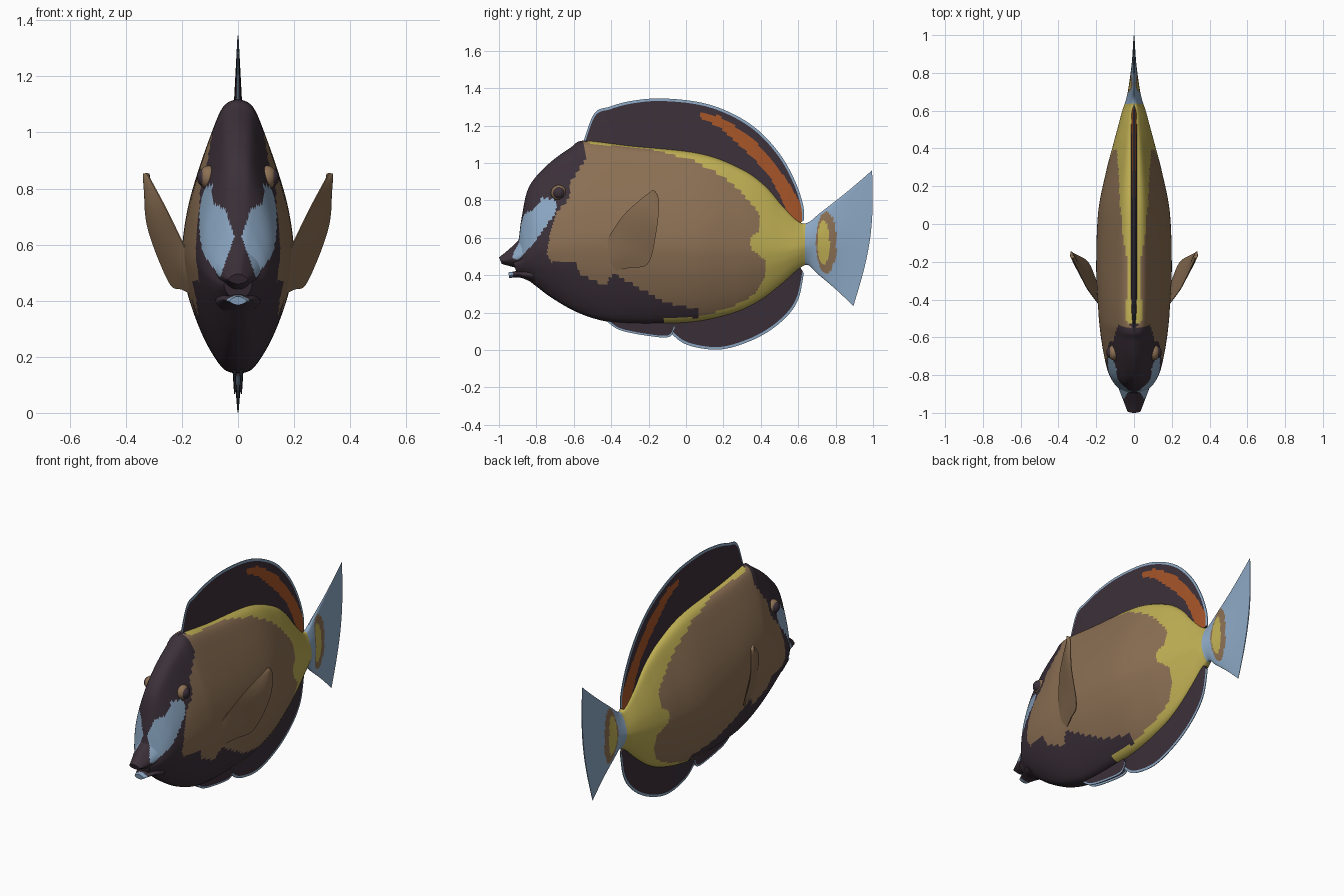
import bpy, bmesh, math

if "Cube" in bpy.data.objects:
    bpy.data.objects.remove(bpy.data.objects["Cube"])

COLOURS = {"brown": (.262, .162, .089), "dark": (.045, .030, .042), "yellow": (.527, .434, .089),
           "pale_blue": (.262, .392, .552), "orange": (.376, .089, .021)}
MATS = []
for cname, rgb in COLOURS.items():
    m = bpy.data.materials.new(cname)
    m.diffuse_color = (*rgb, 1)
    m.use_nodes = True
    m.node_tree.nodes["Principled BSDF"].inputs["Base Color"].default_value = m.diffuse_color
    MATS.append(m)
BROWN, DARK, YELLOW, BLUE, ORANGE = range(5)


def curve(pts, k):
    """Smooth curve through points of any dimension, k samples per segment."""
    p = [pts[0], *pts, pts[-1]]
    out = []
    for i in range(1, len(p) - 2):
        for j in range(k):
            u = j / k
            out.append(tuple(.5 * (2 * b + (c - a) * u + (2 * a - 5 * b + 4 * c - d) * u * u
                                   + (3 * b - a - 3 * c + d) * u ** 3)
                             for a, b, c, d in zip(*p[i - 1:i + 3])))
    return out + [tuple(pts[-1])]


def resample(pts, n):
    """n + 1 points at equal spacing along a smooth curve."""
    c = curve(pts, 12)
    acc = [0]
    for a, b in zip(c, c[1:]):
        acc.append(acc[-1] + math.dist(a, b))
    out, i = [], 0
    for j in range(n + 1):
        s = acc[-1] * j / n
        while i < len(c) - 2 and acc[i + 1] < s:
            i += 1
        f = (s - acc[i]) / max(acc[i + 1] - acc[i], 1e-9)
        out.append(tuple(a + (b - a) * f for a, b in zip(c[i], c[i + 1])))
    return out


def inside(poly, y, z):
    hit = False
    for (y0, z0), (y1, z1) in zip(poly, poly[1:] + poly[:1]):
        if (z0 > z) != (z1 > z) and y < y0 + (z - z0) * (y1 - y0) / (z1 - z0):
            hit = not hit
    return hit


def skin(name, rings, rule):
    """Closed skin over rings; rule(centre, ring, slot) gives the colour of a face."""
    bm = bmesh.new()
    vs = [[bm.verts.new(p) for p in r] for r in rings]
    n = len(rings[0])
    for i in range(len(vs) - 1):
        for j in range(n):
            k = (j + 1) % n
            f = bm.faces.new((vs[i][j], vs[i][k], vs[i + 1][k], vs[i + 1][j]))
            f.material_index = rule(f.calc_center_median(), i, j)
    for r in (vs[0], vs[-1]):
        f = bm.faces.new(r)
        f.material_index = rule(f.calc_center_median(), 0, 0)
    bmesh.ops.recalc_face_normals(bm, faces=bm.faces)
    me = bpy.data.meshes.new(name)
    bm.to_mesh(me)
    bm.free()
    for m in MATS:
        me.materials.append(m)
    me.shade_smooth()
    me.set_sharp_from_angle(angle=math.radians(40))
    ob = bpy.data.objects.new(name, me)
    bpy.context.collection.objects.link(ob)
    return ob


# Half cross-section: height fraction, width fraction
SECTION = curve([(0, 0), (.02, .27), (.12, .58), (.25, .83), (.35, .95), (.45, 1), (.58, .93),
                 (.7, .79), (.85, .54), (.97, .28), (1, 0)], 6)


def loft(name, stations, k, rule, bulge=0):
    """Stations: top y, top z, bottom y, bottom z, half width."""
    rings = []
    for ty, tz, by, bz, w in curve(stations, k):
        b = bulge * max(0, (ty - .65) / .35)
        half = [(w * f, by + (ty - by) * t + b * math.sin(math.pi * t), bz + (tz - bz) * t)
                for t, f in SECTION]
        rings.append(half + [(-x, y, z) for x, y, z in half[-2:0:-1]])
    return skin(name, rings, rule)


# Colour regions seen from the side
FLANK = [(-.545, 1.115), (-.53, 1.03), (-.58, .955), (-.625, .885), (-.62, .815), (-.695, .735),
         (-.727, .62), (-.743, .51), (-.72, .47), (-.59, .47), (-.565, .405), (-.43, .34),
         (-.39, .415), (-.3, .36), (-.11, .255), (.06, .217), (.075, .175), (.235, .227),
         (.37, .297), (.42, .388), (.427, .475), (.353, .537), (.34, .6), (.395, .635),
         (.395, .725), (.29, .85), (.18, .94), (.02, 1.02), (-.19, 1.075), (-.5, 1.1)]
CHEEK = [(-.77, .815), (-.69, .8), (-.695, .74), (-.743, .67), (-.81, .575), (-.89, .49),
         (-.94, .46), (-.915, .54), (-.95, .62), (-.95, .7), (-.81, .75)]


def body_rule(c, i, j):
    x, y, z = c
    if abs(x) > .012 + .35 * abs(z - .63) and inside(CHEEK, y, z):
        return BLUE
    if inside(FLANK, y, z):
        return BROWN
    if y < -.53 or (z < .5 and y < .06 and (z > .172 or y < -.12)):
        return DARK
    if y > .637:
        if ((y - .735) / .032) ** 2 + ((z - .575) / .12) ** 2 < 1:
            return YELLOW
        if ((y - .75) / .055) ** 2 + ((z - .575) / .165) ** 2 < 1:
            return BROWN
        return BLUE
    return YELLOW


# Body running into the tail fin
loft("body_and_tail", [
    (-.945, .525, -.90, .40, .05), (-.90, .57, -.86, .385, .075), (-.88, .70, -.80, .34, .11),
    (-.84, .87, -.72, .28, .14), (-.74, .99, -.60, .21, .165), (-.62, 1.08, -.48, .165, .182),
    (-.54, 1.12, -.36, .145, .19), (-.30, 1.095, -.18, .14, .2), (.07, 1.055, .05, .15, .19),
    (.29, .975, .25, .195, .15), (.42, .885, .39, .26, .115), (.52, .77, .51, .35, .085),
    (.60, .69, .60, .43, .062), (.65, .68, .65, .455, .045), (.72, .735, .70, .41, .03),
    (.86, .845, .80, .325, .012), (.995, .96, .895, .235, .003)], 14, body_rule, .04)

# Lips
loft("upper_lip", [(-1.0, .495, -.985, .46, .035), (-.95, .535, -.93, .445, .055),
                   (-.88, .60, -.87, .43, .08)], 10, body_rule)
loft("lower_lip", [(-.95, .415, -.945, .385, .03), (-.90, .425, -.88, .385, .055),
                   (-.84, .46, -.80, .35, .08)], 10,
     lambda c, i, j: BLUE if c.y < -.925 else DARK)


def fin(name, outer, base, thick, x0=0, stripe=None, n=150, m=24, rim=.014):
    """Thin tapering fin with a pale rim and an optional stripe."""
    rings = []
    for (oy, oz), (by, bz) in zip(resample(outer, n), resample(base, n)):
        edge = max(.5, 1 - rim / max(math.dist((oy, oz), (by, bz)), 1e-4))
        vs = [edge * q / m for q in range(m + 1)] + [1]
        side = [(thick * (1 - v) + .002, by + (oy - by) * v, bz + (oz - bz) * v) for v in vs]
        rings.append([(x0 + x, y, z) for x, y, z in side]
                     + [(x0 - x, y, z) for x, y, z in side[::-1]])

    def rule(c, i, j):
        if m <= j <= m + 2:
            return BLUE
        return ORANGE if stripe and inside(stripe, c.y, c.z) else DARK
    return skin(name, rings, rule)


# Back fin with orange stripe
fin("dorsal_fin",
    [(-.55, 1.11), (-.49, 1.265), (-.41, 1.30), (-.3, 1.33), (-.14, 1.345), (.07, 1.325),
     (.235, 1.27), (.38, 1.18), (.5, 1.05), (.58, .91), (.625, .78), (.632, .695)],
    [(-.53, 1.05), (-.3, 1.05), (.07, 1.01), (.29, .93), (.42, .83), (.52, .72), (.58, .66)],
    .016, stripe=[(.08, 1.27), (.18, 1.25), (.34, 1.147), (.46, 1.02), (.555, .885), (.63, .75),
                  (.63, .68), (.57, .69), (.545, .725), (.5, .83), (.44, .94), (.34, 1.045),
                  (.18, 1.19), (.07, 1.245)])

# Rear belly fin
fin("anal_fin",
    [(-.1, .13), (-.08, .09), (0, .03), (.14, .002), (.26, .018), (.41, .08), (.53, .17),
     (.6, .27), (.63, .41)],
    [(-.08, .17), (.05, .18), (.2, .21), (.37, .285), (.5, .38), (.6, .46)], .016)

for s, side in ((1, "left"), (-1, "right")):
    # Front belly fins
    fin("pelvic_fin_" + side,
        [(-.42, .15), (-.35, .105), (-.2, .075), (-.09, .07), (-.06, .12)],
        [(-.40, .17), (-.25, .16), (-.07, .16)], .006, s * .012, n=40, m=6, rim=.01)

    # Side fins, leaning outwards
    lead = resample([(.175, -.44, .56), (.255, -.33, .725), (.325, -.18, .855)], 24)
    trail = resample([(.16, -.395, .42), (.2, -.3, .44), (.245, -.2, .465), (.32, -.155, .655),
                      (.333, -.145, .8), (.33, -.165, .85)], 24)
    rings = []
    for a, b in zip(lead, trail):
        row = [[p + (q - p) * v / 8 for p, q in zip(a, b)] + [.002 + .01 * math.sin(math.pi * v / 8)]
               for v in range(9)]
        rings.append([(s * (x + t), y, z) for x, y, z, t in row]
                     + [(s * (x - t), y, z) for x, y, z, t in row[::-1]])
    skin("pectoral_fin_" + side, rings, lambda c, i, j: BROWN)

    # Eyes: brown rim around a dark ball
    for name, r, x, col in (("eye_rim_", .042, .105, BROWN), ("eye_", .032, .121, DARK)):
        bpy.ops.mesh.primitive_uv_sphere_add(segments=20, ring_count=12, radius=r,
                                             location=(s * x, -.68, .84))
        ob = bpy.context.object
        ob.name = name + side
        ob.scale.x = .8
        ob.data.materials.append(MATS[col])
        ob.data.shade_smooth()
